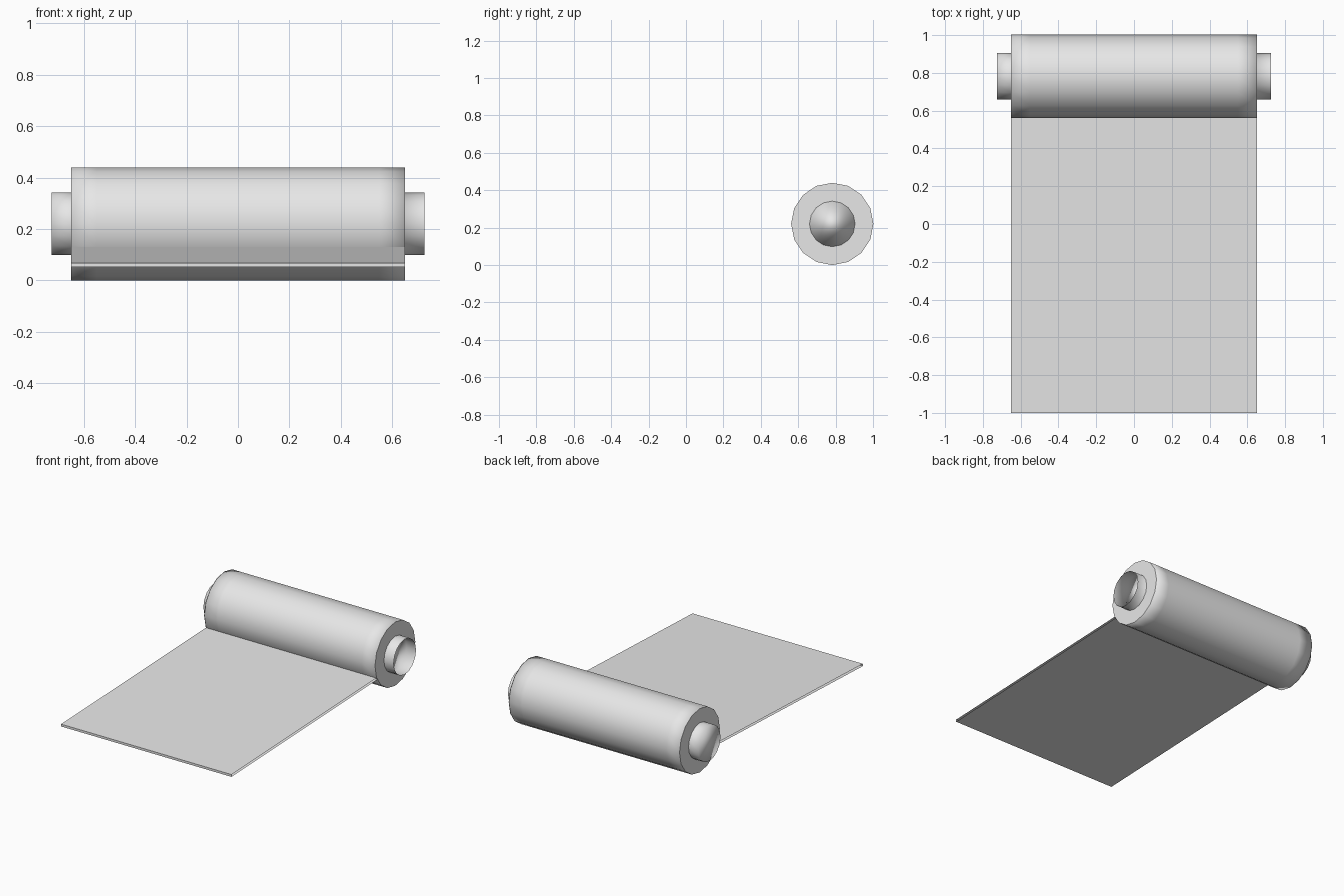
import bpy
import math

SIDES = 16
CENTRE_Y, CENTRE_Z = 0.782, 0.22
ROLL_R, CORE_R = 0.22, 0.122
HALF_ROLL, HALF_CORE = 0.65, 0.726

cube = bpy.data.objects.get("Cube")
if cube:
    bpy.data.objects.remove(cube, do_unlink=True)

grey = bpy.data.materials.new("plain grey")
grey.use_nodes = True
grey.diffuse_color = (0.8, 0.8, 0.8, 1)
for node in grey.node_tree.nodes:
    if node.type == 'BSDF_PRINCIPLED':
        node.inputs["Base Color"].default_value = grey.diffuse_color


def ring(x, radius):
    """Circle of points around the roll axis."""
    angles = [2 * math.pi * i / SIDES for i in range(SIDES)]
    return [(x, CENTRE_Y + radius * math.cos(a), CENTRE_Z + radius * math.sin(a))
            for a in angles]


def add_object(name, verts, faces, smooth):
    mesh = bpy.data.meshes.new(name)
    mesh.from_pydata(verts, [], faces)
    mesh.materials.append(grey)
    mesh.polygons.foreach_set("use_smooth", [smooth] * len(mesh.polygons))
    mesh.update()
    obj = bpy.data.objects.new(name, mesh)
    bpy.context.collection.objects.link(obj)
    return obj


def add_tube(name, rings, discs=(), smooth=True):
    """Skin consecutive rings; discs lists (ring index, facing +x)."""
    verts = [p for x, radius in rings for p in ring(x, radius)]
    faces = []
    for r in range(len(rings) - 1):
        for i in range(SIDES):
            a, b = r * SIDES + i, r * SIDES + (i + 1) % SIDES
            faces.append((a, b, b + SIDES, a + SIDES))
    for r, positive in discs:
        disc = range(r * SIDES, (r + 1) * SIDES)
        faces.append(tuple(disc) if positive else tuple(reversed(disc)))
    return add_object(name, verts, faces, smooth)


# Rolled-up body, softly shaded towards its ends
add_tube("roll_body", [(x, ROLL_R) for x in (-HALF_ROLL, -0.55, 0.55, HALF_ROLL)],
         discs=[(0, False), (3, True)])

# Flat end plates around the core
plate_x = HALF_ROLL + 0.002
add_tube("left_end_plate", [(plate_x, ROLL_R), (plate_x, CORE_R)], smooth=False)
add_tube("right_end_plate", [(-plate_x, CORE_R), (-plate_x, ROLL_R)], smooth=False)

# Core: closed on the right, open with a recessed disc on the left
add_tube("core", [(x, CORE_R) for x in (-HALF_CORE, -HALF_ROLL, HALF_ROLL + 0.004, HALF_CORE)],
         discs=[(0, False), (2, True)])

# Unrolled sheet: an open-sided double layer rising gently to the roll
profile = [(0.6, 0.116), (-1.0, 0.052), (-1.0, 0.068), (0.58, 0.13)]
sheet_verts = [(side * HALF_ROLL, y, z) for y, z in profile for side in (-1, 1)]
sheet_faces = [(2 * i, 2 * i + 2, 2 * i + 3, 2 * i + 1) for i in range(len(profile) - 1)]
add_object("unrolled_sheet", sheet_verts, sheet_faces, False)
